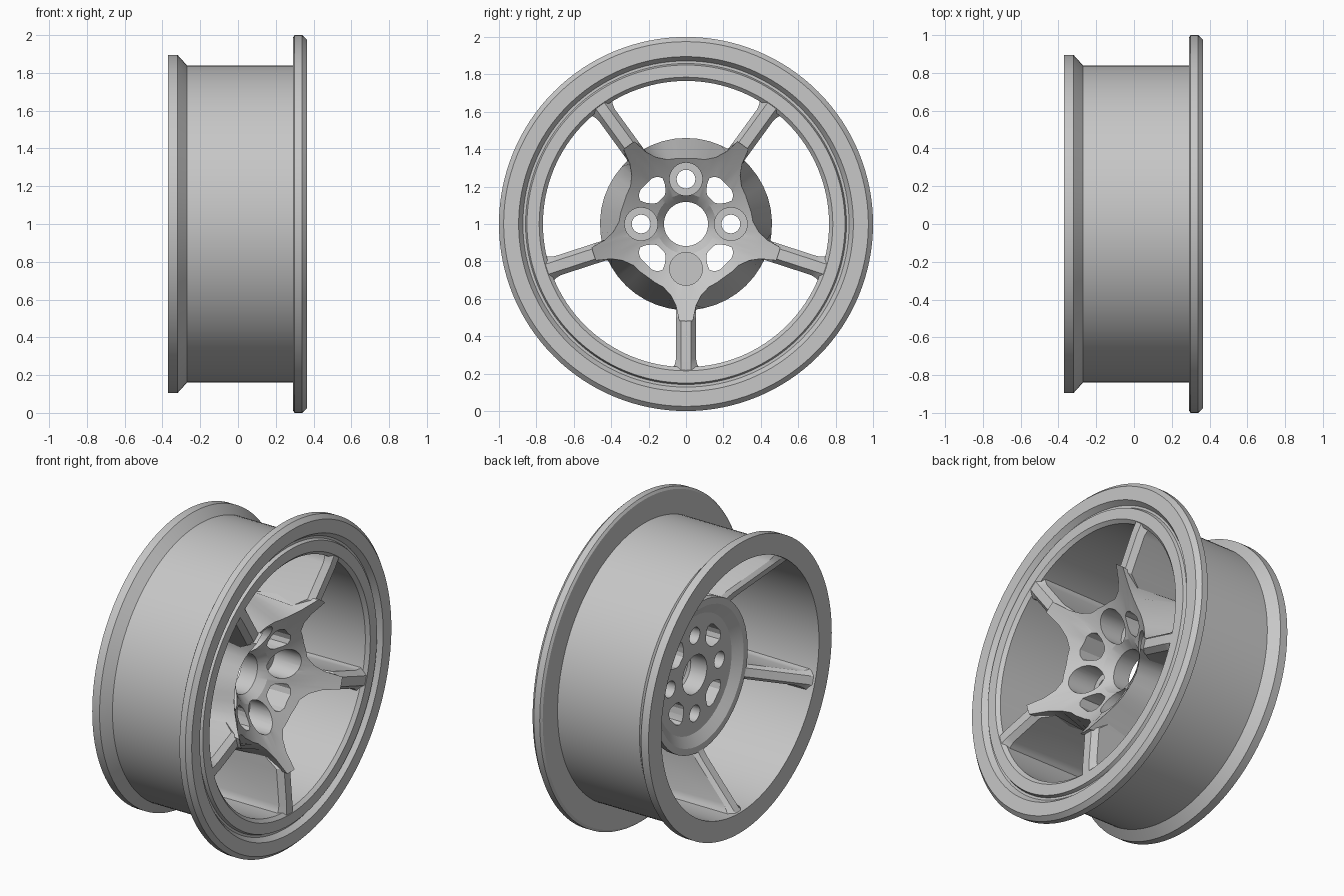
import bpy, bmesh, math

cube = bpy.data.objects.get("Cube")
if cube:
    bpy.data.objects.remove(cube)

GREY = (0.57, 0.57, 0.57, 1)
metal = bpy.data.materials.new("plain_grey_metal")
metal.use_nodes = True
metal.diffuse_color = GREY
metal.node_tree.nodes["Principled BSDF"].inputs["Base Color"].default_value = GREY

SPOKES = [math.radians(a) for a in range(54, 414, 72)]


def polar(x, r, a, side=0):
    """Point on the wheel: axis along x, radius r, angle a, offset sideways."""
    c, s = math.cos(a), math.sin(a)
    return (x, r * c - side * s, 1 + r * s + side * c)


def lerp_keys(keys, t):
    """Piecewise linear lookup in a list of (t, value)."""
    for (t0, v0), (t1, v1) in zip(keys, keys[1:]):
        if t <= t1:
            return v0 + (v1 - v0) * (t - t0) / (t1 - t0)
    return keys[-1][1]


def loft(name, loops, closed):
    """Skin a list of equal point loops; closed joins the last to the first."""
    bm = bmesh.new()
    rows = [[bm.verts.new(p) for p in loop] for loop in loops]
    n = len(rows[0])
    pairs = list(zip(rows, rows[1:]))
    if closed:
        pairs.append((rows[-1], rows[0]))
    else:
        bm.faces.new(rows[0])
        bm.faces.new(rows[-1])
    for a, b in pairs:
        for i in range(n):
            j = (i + 1) % n
            bm.faces.new((a[i], a[j], b[j], b[i]))
    bmesh.ops.recalc_face_normals(bm, faces=bm.faces)
    mesh = bpy.data.meshes.new(name)
    bm.to_mesh(mesh)
    bm.free()
    mesh.materials.append(metal)
    ob = bpy.data.objects.new(name, mesh)
    bpy.context.collection.objects.link(ob)
    return ob


def activate(ob):
    bpy.ops.object.select_all(action='DESELECT')
    ob.select_set(True)
    bpy.context.view_layer.objects.active = ob


def smooth(ob, angle=28):
    activate(ob)
    bpy.ops.object.shade_smooth_by_angle(angle=math.radians(angle))


def cut(ob, cutter):
    activate(ob)
    mod = ob.modifiers.new("cut", 'BOOLEAN')
    mod.operation = 'DIFFERENCE'
    mod.solver = 'EXACT'
    mod.object = cutter
    bpy.ops.object.modifier_apply(modifier=mod.name)
    bpy.data.objects.remove(cutter)


# Rim: one lathed section, (x, radius) round the outside then back inside
RIM = [(-.37, .895), (-.32, .895), (-.27, .84), (.29, .84), (.29, .985),
       (.30, 1), (.34, 1), (.366, .975), (.366, .895), (.335, .872),
       (.335, .858), (.355, .85), (.355, .785), (.335, .765), (-.37, .77)]
SEG = 128
rim = loft("rim", [[polar(x, r, math.tau * i / SEG) for i in range(SEG)]
                   for x, r in RIM], True)
smooth(rim)

# Hub: dished five-point star in front, tapering back to a recessed flange
STAR = [(0, .52), (4, .52), (7, .44), (12, .39), (20, .358), (36, .35)]
BOWL = [(.118, .05), (.16, .10), (.24, .145), (.36, .225), (.52, .362)]
offsets = (-36, -28, -20, -12, -7, -4, 0, 4, 7, 12, 20, 28)
columns = [(s + math.radians(o), lerp_keys(STAR, abs(o)))
           for s in SPOKES for o in offsets]
loops = [[polar(lerp_keys(BOWL, r), r, a) for a, _ in columns] for r in (.118, .16)]
for t in (.35, .7, 1):
    radii = [(a, .16 + (star - .16) * t) for a, star in columns]
    loops.append([polar(lerp_keys(BOWL, r), r, a) for a, r in radii])
for x, r in [(-.06, .46), (-.10, .46), (-.10, .42), (-.06, .36), (-.06, .118)]:
    loops.append([polar(x, r, a) for a, _ in columns])
hub = loft("hub", loops, True)


def bolt_cutter(a, radius, x0, x1):
    ring = [math.tau * i / 32 for i in range(32)]
    return loft("cutter", [[polar(x, .24 + radius * math.cos(t), a, radius * math.sin(t))
                            for t in ring] for x in (x0, x1)], False)


# Bolt holes with deep seats, and rounded windows between them
WINDOW = [(.19, -8), (.205, -13), (.24, -17), (.275, -18), (.295, -14), (.305, -8)]
for k in range(4):
    a = k * math.pi / 2
    cut(hub, bolt_cutter(a, .088, .02, .6))
    cut(hub, bolt_cutter(a, .05, -.3, .3))
    outline = WINDOW + [(r, -d) for r, d in reversed(WINDOW)]
    mid = a + math.pi / 4
    cut(hub, loft("cutter", [[polar(x, r, mid + math.radians(d)) for r, d in outline]
                             for x in (-.3, .6)], False))
smooth(hub, 20)

# Spokes: deep bevelled webs, (radius, front x, back x, half width)
STATIONS = [(.365, .15, -.05, .05), (.42, .23, -.075, .053), (.50, .335, -.13, .053),
            (.72, .352, -.315, .053), (.75, .352, -.34, .06), (.785, .352, -.368, .08)]
for i, a in enumerate(SPOKES):
    sections = []
    for r, front, back, w in STATIONS:
        half = [(front, .028), (front - .035, w), (back + .03, w - .01), (back, .025)]
        section = half + [(x, -s) for x, s in reversed(half)]
        sections.append([polar(x, r, a, s) for x, s in section])
    smooth(loft(f"spoke_{i + 1}", sections, False), 25)
